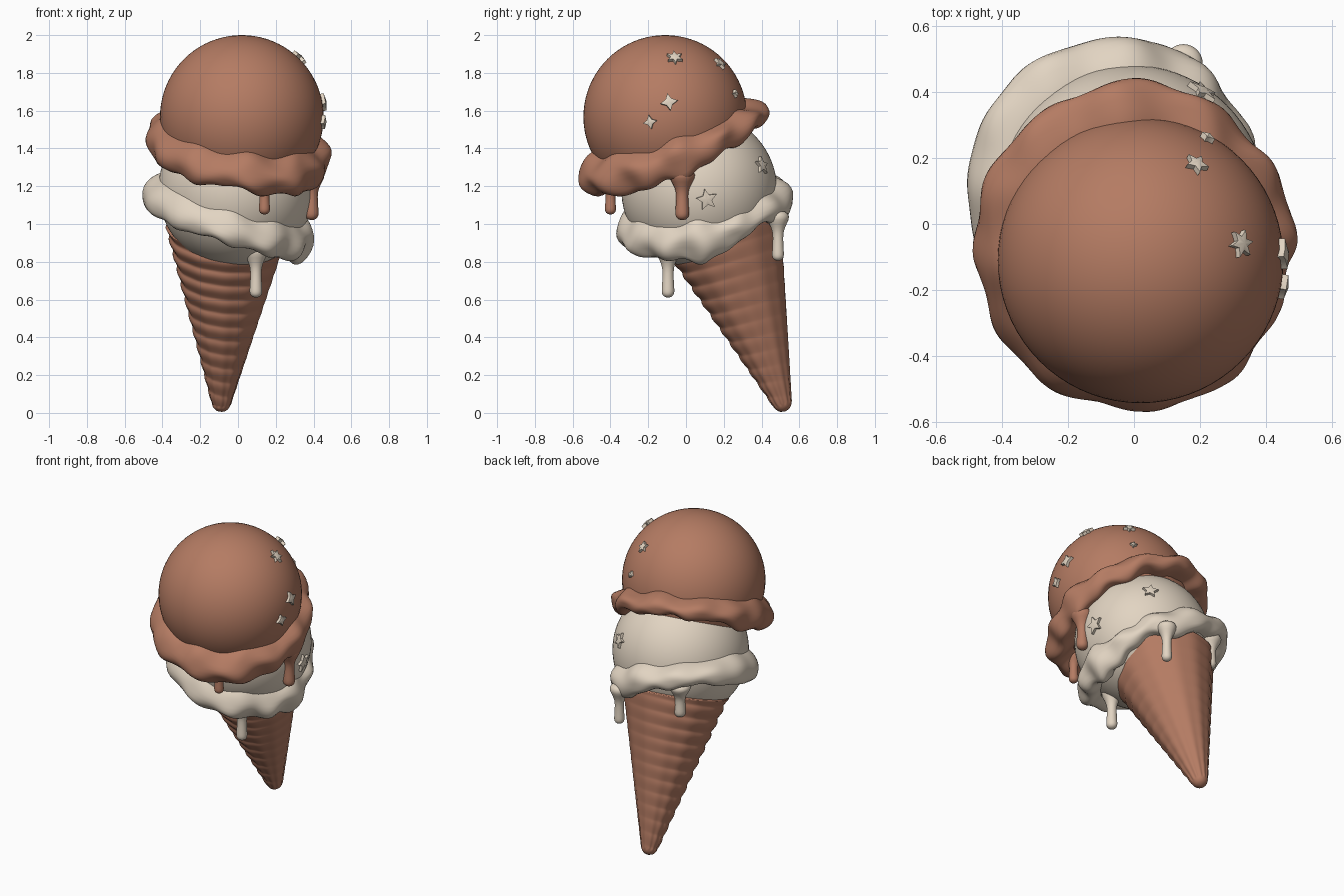
import bpy, bmesh, math
from mathutils import Vector

if "Cube" in bpy.data.objects:
    bpy.data.objects.remove(bpy.data.objects["Cube"])


def make_mat(name, rgb):
    m = bpy.data.materials.new(name)
    m.diffuse_color = (*rgb, 1)
    m.use_nodes = True
    m.node_tree.nodes["Principled BSDF"].inputs["Base Color"].default_value = m.diffuse_color
    return m


BROWN = make_mat("caramel_brown", (0.46, 0.20, 0.125))
CREAM = make_mat("vanilla_cream", (0.76, 0.66, 0.54))


def finish(name, bm, mat):
    bmesh.ops.recalc_face_normals(bm, faces=bm.faces[:])
    me = bpy.data.meshes.new(name)
    bm.to_mesh(me)
    bm.free()
    me.materials.append(mat)
    for p in me.polygons:
        p.use_smooth = True
    ob = bpy.data.objects.new(name, me)
    bpy.context.collection.objects.link(ob)
    return ob


def grid(name, rows, segs, point, mat, close_rows=False):
    """Wrap rows of points around; point(i, angle) gives each position."""
    bm = bmesh.new()
    vs = [[bm.verts.new(point(i, 2 * math.pi * j / segs)) for j in range(segs)] for i in range(rows)]
    for i in range(rows if close_rows else rows - 1):
        a, b = vs[i], vs[(i + 1) % rows]
        for j in range(segs):
            k = (j + 1) % segs
            bm.faces.new((a[j], a[k], b[k], b[j]))
    if not close_rows:
        bm.faces.new(vs[0])
        bm.faces.new(vs[-1])
    return finish(name, bm, mat)


def soften(ob):
    mod = ob.modifiers.new("soften", 'SUBSURF')
    mod.levels = mod.render_levels = 1


def scoop(name, centre, radius, mat):
    bm = bmesh.new()
    bmesh.ops.create_uvsphere(bm, u_segments=72, v_segments=40, radius=radius)
    bmesh.ops.translate(bm, verts=bm.verts[:], vec=centre)
    return finish(name, bm, mat)


def cyclic(keys, deg):
    """Smooth interpolation of (degrees, depth, height) keys around the circle."""
    ks = keys + [(keys[0][0] + 360, *keys[0][1:])]
    deg = (deg - ks[0][0]) % 360 + ks[0][0]
    for p, q in zip(ks, ks[1:]):
        if p[0] <= deg <= q[0]:
            t = (deg - p[0]) / (q[0] - p[0])
            t = t * t * (3 - 2 * t)
            return p[1] + (q[1] - p[1]) * t, p[2] + (q[2] - p[2]) * t


def skirt(name, centre, sx, sy, radius, stretch, keys, phase, calm, mat):
    """Melted, ruffled brim lying on a plane with slopes sx and sy."""
    n = Vector((-sx, -sy, 1)).normalized()
    c = Vector(centre)

    def point(i, a):
        d, u = cyclic(keys, math.degrees(a))
        ruffle = calm + (1 - calm) * (0.5 + 0.5 * math.cos(a - 0.1))
        w = math.sin(9 * a + phase) + 0.7 * math.sin(15 * a + 2 * phase + math.sin(3 * a))
        d += 0.015 * ruffle * w
        R = radius + ruffle * (0.011 * math.sin(12 * a + phase + math.sin(2 * a)) + 0.007 * math.sin(5 * a + phase))
        u += 0.016 * ruffle * math.sin(8 * a + phase)
        crease = 0.014 * ruffle * math.sin(11 * a + 2 * phase)
        prof = [(R - .2, u + .03), (R - .11, u + .03), (R - .06, u), (R - .022 + crease, u * .55), (R, 0),
                (R - .008 - crease, -.5 * d), (R - .025, -.88 * d), (R - .06, -d), (R - .1, -.8 * d),
                (R - .22, -.35 * d)]
        r, h = prof[i]
        x, y = r * math.cos(a), r * math.sin(a) * stretch
        return c + Vector((x, y, sx * x + sy * y)) + n * h

    soften(grid(name, 10, 144, point, mat, close_rows=True))


def drip(name, x, y, low, high, r, mat):
    L = high - low
    prof = [(.15 * r, 0), (.65 * r, .15 * r), (.97 * r, .5 * r), (1.08 * r, r), (1.02 * r, 1.8 * r),
            (.88 * r, .5 * L), (1.05 * r, .64 * L), (1.6 * r, .78 * L), (2.2 * r, .92 * L), (1.4 * r, L + .4 * r)]
    soften(grid(name, len(prof), 20, lambda i, a: (x + prof[i][0] * math.cos(a),
                                                   y + prof[i][0] * math.sin(a), low + prof[i][1]), mat))


def star(name, centre, radius, y, z, size, points):
    """Raised star sprinkle on the +x side of a scoop."""
    c = Vector(centre)
    dy, dz = y - c.y, z - c.z
    n = Vector((math.sqrt(max(0, radius ** 2 - dy * dy - dz * dz)), dy, dz)).normalized()
    e1 = n.cross(Vector((0, 1, 0.2))).normalized()
    e2 = n.cross(e1)
    p = c + n * radius
    bm = bmesh.new()
    rim, base = [], []
    for k in range(points * 2):
        a = math.pi * k / points
        s = size if k % 2 == 0 else size * 0.48
        q = p + (e1 * math.cos(a) + e2 * math.sin(a)) * s
        rim.append(bm.verts.new(q + n * 0.010))
        base.append(bm.verts.new(q - n * 0.010))
    top = bm.verts.new(p + n * 0.018)
    for k in range(points * 2):
        j = (k + 1) % (points * 2)
        bm.faces.new((rim[k], rim[j], top))
        bm.faces.new((base[k], base[j], rim[j], rim[k]))
    bm.faces.new(base)
    ob = finish(name, bm, CREAM)
    bpy.ops.object.select_all(action='DESELECT')
    ob.select_set(True)
    bpy.context.view_layer.objects.active = ob
    bpy.ops.object.shade_smooth_by_angle(angle=math.radians(50))


# Waffle cone: tilted, with a spiral of stepped ridges fading on the back right
TIP = Vector((-0.09, 0.525, 0.008))
AXIS = Vector((0.035, -0.344, 1)).normalized()
E1 = Vector((0, 1, 0)).cross(AXIS).normalized()
E2 = AXIS.cross(E1)
ROWS, LENGTH = 150, 1.02


def cone_point(i, a):
    t = LENGTH * i / (ROWS - 1)
    r = 0.038 + 0.278 * t
    if t < 0.035:
        r *= 0.15 + 0.85 * math.sqrt(1 - (1 - t / 0.035) ** 2)
    else:
        f = (t / 0.085 + a / (2 * math.pi)) % 1
        step = math.sin(math.pi * f ** 1.4)
        fade = 0.55 - 0.45 * math.cos(a - math.pi / 4)
        r += (0.005 + 0.009 * t) * fade * (step - 0.6) + 0.002 * math.cos(12 * a)
    return TIP + AXIS * t + (E1 * math.cos(a) + E2 * math.sin(a)) * r


grid("waffle_cone", ROWS, 72, cone_point, BROWN)

# Scoops
TOP_C, TOP_R = (0.02, -0.11, 1.567), 0.433
LOW_C, LOW_R = (-0.01, 0.07, 1.18), 0.412
scoop("lower_scoop", LOW_C, LOW_R, CREAM)
scoop("upper_scoop", TOP_C, TOP_R, BROWN)

# Melted brims: (azimuth, hanging depth, rise) given around the circle
skirt("upper_brim", (0, -0.07, 1.42), -0.13, 0.38, 0.485, 1.03,
      [(-180, .11, .085), (-135, .09, .08), (-90, .07, .085), (-45, .12, .07), (-10, .14, .06), (20, .12, .06),
       (45, .08, .06), (90, .055, .06), (135, .06, .06)], 0.6, 0.6, BROWN)
skirt("lower_brim", (-0.055, 0.1, 1.06), -0.3, 0.25, 0.448, 1.04,
      [(-180, .10, .09), (-135, .085, .10), (-90, .06, .10), (-45, .09, .09), (-10, .14, .08), (15, .13, .07),
       (40, .04, .08), (62, .12, .09), (90, .08, .08), (135, .065, .06)], 2.1, 0.25, CREAM)

# Drips
drip("upper_drip_front", 0.14, -0.40, 1.05, 1.25, 0.028, BROWN)
drip("upper_drip_right", 0.39, -0.02, 1.02, 1.28, 0.035, BROWN)
drip("lower_drip_front", 0.095, -0.095, 0.61, 0.88, 0.032, CREAM)
drip("lower_drip_back_right", 0.15, 0.487, 0.805, 1.06, 0.030, CREAM)
drip("lower_drip_back_left", -0.25, 0.42, 0.93, 1.15, 0.034, CREAM)

# Star sprinkles: y, z, size, points
for k, (y, z, s, n) in enumerate([(-.06, 1.88, .045, 6), (.18, 1.85, .038, 5), (.26, 1.69, .022, 4),
                                  (-.09, 1.645, .047, 4), (-.19, 1.54, .038, 4)]):
    star(f"upper_star_{k + 1}", TOP_C, TOP_R + 0.006, y, z, s, n)
for k, (y, z, s, n) in enumerate([(.40, 1.31, .05, 5), (.11, 1.13, .058, 5)]):
    star(f"lower_star_{k + 1}", LOW_C, LOW_R + 0.004, y, z, s, n)
